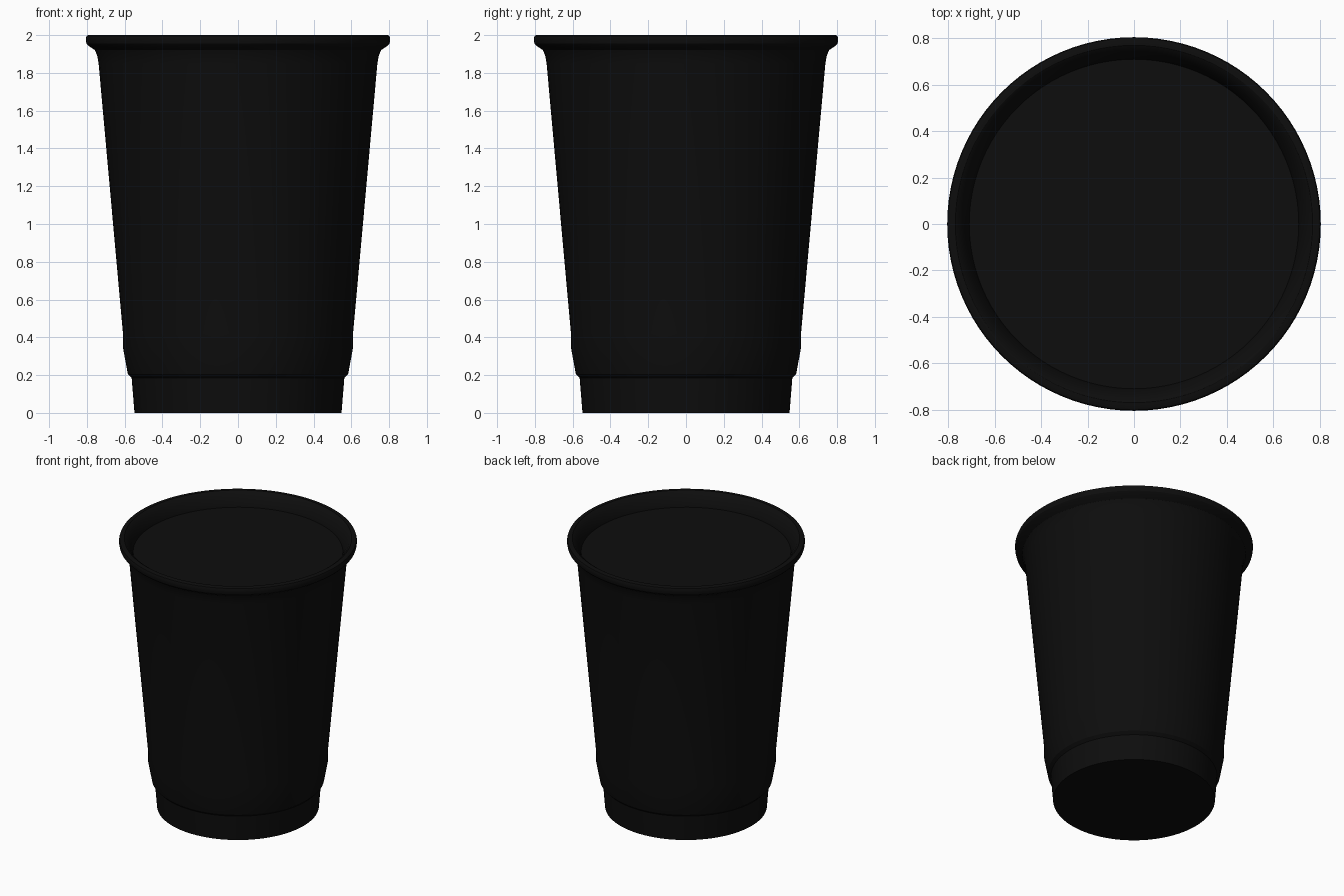
import bpy
import bmesh
import math

cube = bpy.data.objects.get("Cube")
if cube:
    bpy.data.objects.remove(cube, do_unlink=True)

SEGMENTS = 96


def make_material(name, value):
    mat = bpy.data.materials.new(name)
    mat.use_nodes = True
    color = (value, value, value, 1)
    mat.diffuse_color = color
    mat.node_tree.nodes["Principled BSDF"].inputs["Base Color"].default_value = color
    return mat


def lathe(name, profile, mat):
    """Spin a radius/height profile around z; ends on the axis close the form."""
    bm = bmesh.new()
    verts = [bm.verts.new((r, 0, z)) for r, z in profile]
    edges = [bm.edges.new(pair) for pair in zip(verts, verts[1:])]
    bmesh.ops.spin(bm, geom=verts + edges, cent=(0, 0, 0), axis=(0, 0, 1),
                   angle=math.tau, steps=SEGMENTS, use_duplicate=False)
    bmesh.ops.remove_doubles(bm, verts=bm.verts, dist=0.0005)
    bmesh.ops.recalc_face_normals(bm, faces=bm.faces)
    mesh = bpy.data.meshes.new(name)
    bm.to_mesh(mesh)
    bm.free()
    mesh.materials.append(mat)
    obj = bpy.data.objects.new(name, mesh)
    bpy.context.collection.objects.link(obj)
    bpy.ops.object.select_all(action="DESELECT")
    obj.select_set(True)
    bpy.context.view_layer.objects.active = obj
    bpy.ops.object.shade_smooth_by_angle(angle=math.radians(30))
    return obj


black = make_material("black", 0.004)

# Cup: base, stepped foot, tapered wall, rolled rim and inner wall
lathe("cup", [
    (0, 0), (0.548, 0), (0.563, 0.185), (0.583, 0.205), (0.609, 0.345),
    (0.609, 0.42), (0.738, 1.85), (0.745, 1.89), (0.757, 1.92),
    (0.79, 1.942), (0.802, 1.955), (0.805, 1.97), (0.805, 1.985),
    (0.801, 1.996), (0.792, 2), (0.77, 2), (0.755, 1.99), (0.735, 1.96),
    (0.72, 1.93), (0.71, 1.9), (0.7, 1.8), (0.53, 0.05), (0, 0.05),
], black)

# Flat surface of the contents just below the rim
lathe("drink_surface", [(0, 1.9), (0.71, 1.9), (0.705, 1.86), (0, 1.86)], black)
